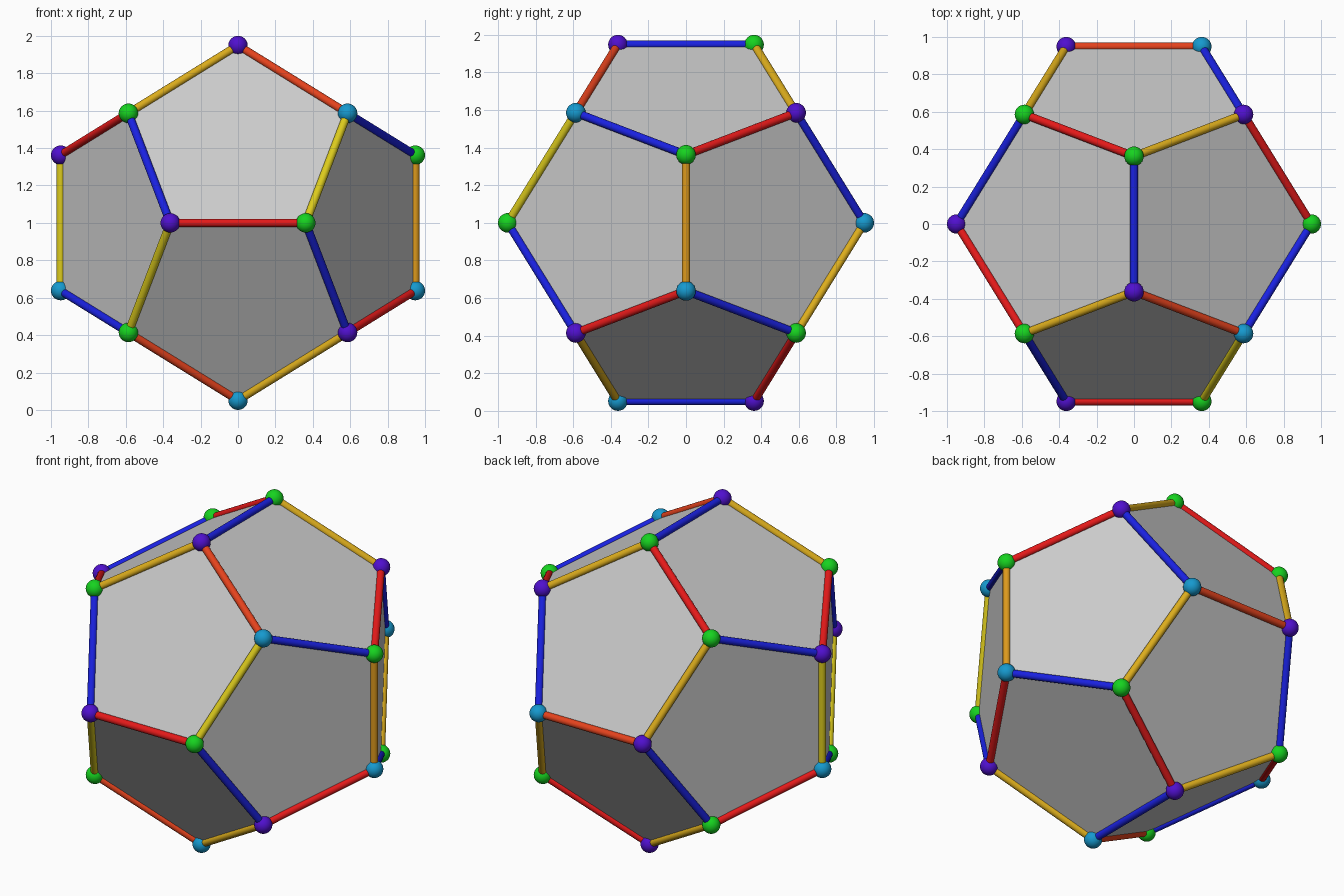
import bpy, bmesh
from mathutils import Vector

if "Cube" in bpy.data.objects:
    bpy.data.objects.remove(bpy.data.objects["Cube"])

PHI = (1 + 5 ** 0.5) / 2
C = 0.948                      # farthest coordinate of a corner
A, B = C / PHI, C / PHI ** 2   # cube corner and short coordinates
BALL_R, ROD_R = 0.052, 0.022
LIFT = Vector((0, 0, 1))

COLOURS = {
    'R': ('red', (0.78, 0.010, 0.010)), 'O': ('orange_red', (0.78, 0.055, 0.012)),
    'Y': ('yellow', (0.72, 0.60, 0.012)), 'G': ('gold', (0.72, 0.42, 0.012)),
    'D': ('deep_gold', (0.72, 0.32, 0.012)), 'B': ('blue', (0.010, 0.015, 0.75)),
    'p': ('purple', (0.08, 0.005, 0.62)), 'g': ('green', (0.008, 0.65, 0.014)),
    'c': ('cyan', (0.008, 0.32, 0.62)),
}
MATS = {}
for key, (label, rgb) in COLOURS.items():
    MATS[key] = bpy.data.materials.new(label)
    MATS[key].diffuse_color = (*rgb, 1)

# Cube-type corners: signs -> ball colour, then rods towards y, x and z faces
CUBE = {
    (-1, -1, 1): 'gBRG', (1, -1, 1): 'cYBO',
    (-1, -1, -1): 'gYBO', (1, -1, -1): 'pBRG',
    (-1, 1, 1): 'gGBR', (1, 1, 1): 'pBRG',
    (-1, 1, -1): 'gBRG', (1, 1, -1): 'gGBR',
}
# Face-centre rods: two ends, ball colours and rod colour
PAIRS = [
    ((-B, -C, 0), (B, -C, 0), 'pgR'), ((-B, C, 0), (B, C, 0), 'pcO'),
    ((-C, 0, -B), (-C, 0, B), 'cpY'), ((C, 0, -B), (C, 0, B), 'cgD'),
    ((0, -B, -C), (0, B, -C), 'cpB'), ((0, -B, C), (0, B, C), 'pgB'),
]


def finish(bm, name, mat=None, smooth=False):
    mesh = bpy.data.meshes.new(name)
    bm.to_mesh(mesh)
    bm.free()
    for p in mesh.polygons:
        p.use_smooth = smooth
    if mat:
        mesh.materials.append(mat)
    ob = bpy.data.objects.new(name, mesh)
    bpy.context.collection.objects.link(ob)
    return ob


def ball(pos, key):
    bm = bmesh.new()
    bmesh.ops.create_uvsphere(bm, u_segments=32, v_segments=16, radius=BALL_R)
    finish(bm, 'corner_ball', MATS[key], True).location = Vector(pos) + LIFT


def rod(p, q, key):
    p, q = Vector(p), Vector(q)
    bm = bmesh.new()
    bmesh.ops.create_cone(bm, segments=24, radius1=ROD_R, radius2=ROD_R,
                          depth=(q - p).length, cap_ends=False)
    ob = finish(bm, 'edge_rod', MATS[key], True)
    ob.location = (p + q) / 2 + LIFT
    ob.rotation_mode = 'QUATERNION'
    ob.rotation_quaternion = (q - p).to_track_quat('Z', 'Y')


# Balls and rods
corners = []
for p, q, k in PAIRS:
    ball(p, k[0])
    ball(q, k[1])
    rod(p, q, k[2])
    corners += [p, q]
for (x, y, z), k in CUBE.items():
    p = (x * A, y * A, z * A)
    ball(p, k[0])
    rod(p, (x * B, y * C, 0), k[1])
    rod(p, (x * C, 0, z * B), k[2])
    rod(p, (0, y * B, z * C), k[3])
    corners.append(p)

# Grey twelve-sided body: hull of the corners, merged into flat pentagons
bm = bmesh.new()
for p in corners:
    bm.verts.new(p)
bmesh.ops.convex_hull(bm, input=bm.verts)
bmesh.ops.dissolve_limit(bm, angle_limit=0.05, verts=bm.verts, edges=bm.edges)
bmesh.ops.recalc_face_normals(bm, faces=bm.faces)
finish(bm, 'pentagon_body').location = LIFT

for m in bpy.data.materials:
    if m.users and not m.is_grease_pencil:
        m.use_nodes = True
        m.node_tree.nodes["Principled BSDF"].inputs["Base Color"].default_value = m.diffuse_color
